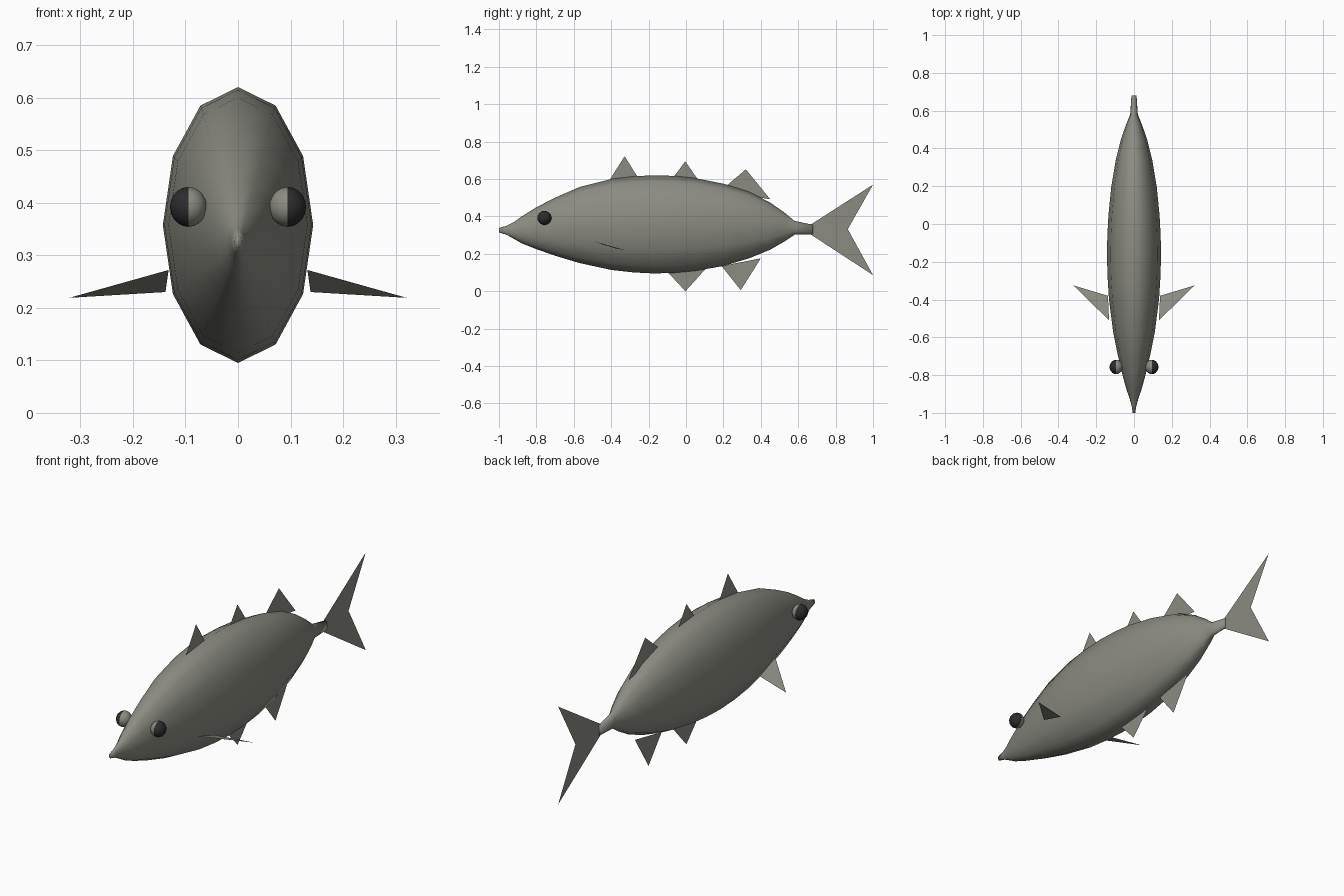
import bpy, bmesh, math
from mathutils import Matrix

if "Cube" in bpy.data.objects:
    bpy.data.objects.remove(bpy.data.objects["Cube"])


def material(name, rgb):
    m = bpy.data.materials.new(name)
    m.diffuse_color = (*rgb, 1)
    m.use_nodes = True
    m.node_tree.nodes["Principled BSDF"].inputs["Base Color"].default_value = m.diffuse_color
    return m


GREY = material("fish grey", (0.26, 0.26, 0.225))
BLACK = material("eye black", (0.025, 0.025, 0.025))


def make(name, bm, mats, smooth=False):
    me = bpy.data.meshes.new(name)
    for f in bm.faces:
        f.smooth = smooth
    bm.to_mesh(me)
    bm.free()
    for m in mats:
        me.materials.append(m)
    ob = bpy.data.objects.new(name, me)
    bpy.context.collection.objects.link(ob)
    return ob


def fin(name, points):
    bm = bmesh.new()
    bm.faces.new([bm.verts.new(p) for p in points])
    return make(name, bm, [GREY])


def centre_fin(name, yz):
    return fin(name, [(0, y, z) for y, z in yz])


# Body: twelve-sided oval rings (y, centre z, half height)
SIDES, RATIO = 12, 0.545
RINGS = [(-1, .326, .012), (-.96, .326, .024), (-.92, .325, .045),
         (-.88, .328, .071), (-.8, .337, .112), (-.7, .345, .155),
         (-.57, .354, .203), (-.4, .357, .243), (-.28, .3575, .257),
         (-.17, .3575, .2625), (-.06, .3575, .259), (.05, .357, .248),
         (.2, .355, .220), (.34, .354, .177), (.45, .348, .126),
         (.53, .343, .075), (.58, .339, .037), (.68, .33, .025)]
bm = bmesh.new()
loops = []
for y, zc, h in RINGS:
    loops.append([bm.verts.new((RATIO * h * math.sin(2 * math.pi * i / SIDES), y,
                                zc + h * math.cos(2 * math.pi * i / SIDES)))
                  for i in range(SIDES)])
for a, b in zip(loops, loops[1:]):
    for i in range(SIDES):
        j = (i + 1) % SIDES
        bm.faces.new((a[i], a[j], b[j], b[i]))
bm.faces.new(loops[0])
bm.faces.new(loops[-1])
bmesh.ops.recalc_face_normals(bm, faces=bm.faces)
make("body", bm, [GREY], smooth=True)

# Fins on the centre line
centre_fin("front_dorsal_fin", [(-.415, .585), (-.255, .605), (-.328, .722)])
centre_fin("middle_dorsal_fin", [(-.07, .605), (.065, .595), (-.004, .695)])
centre_fin("rear_dorsal_fin", [(.2, .55), (.345, .508), (.45, .492), (.32, .652)])
centre_fin("pelvic_fin", [(-.11, .115), (-.003, 0), (.11, .125)])
centre_fin("anal_fin", [(.19, .135), (.293, .006), (.4, .176)])
centre_fin("tail_fin", [(.66, .308), (1, .086), (.865, .332), (1, .57), (.66, .352)])

# Pectoral fins and eyes, one per side
for s, side in ((1, "right"), (-1, "left")):
    pts = [(s * .132, -.51, .272), (s * .321, -.325, .219), (s * .138, -.38, .23)]
    fin(side + "_pectoral_fin", pts[::s])

    # Eye: black outer half, grey inner half
    bm = bmesh.new()
    bmesh.ops.create_uvsphere(bm, u_segments=16, v_segments=10, radius=.038)
    bmesh.ops.rotate(bm, verts=bm.verts, matrix=Matrix.Rotation(math.pi / 2, 3, 'Y'))
    bmesh.ops.scale(bm, verts=bm.verts, vec=(.92, 1, 1))
    bmesh.ops.translate(bm, verts=bm.verts, vec=(s * .0945, -.757, .392))
    for f in bm.faces:
        inner = s * f.calc_center_median().x < .0945
        f.material_index = 1 if inner else 0
    make(side + "_eye", bm, [BLACK, GREY], smooth=True)
